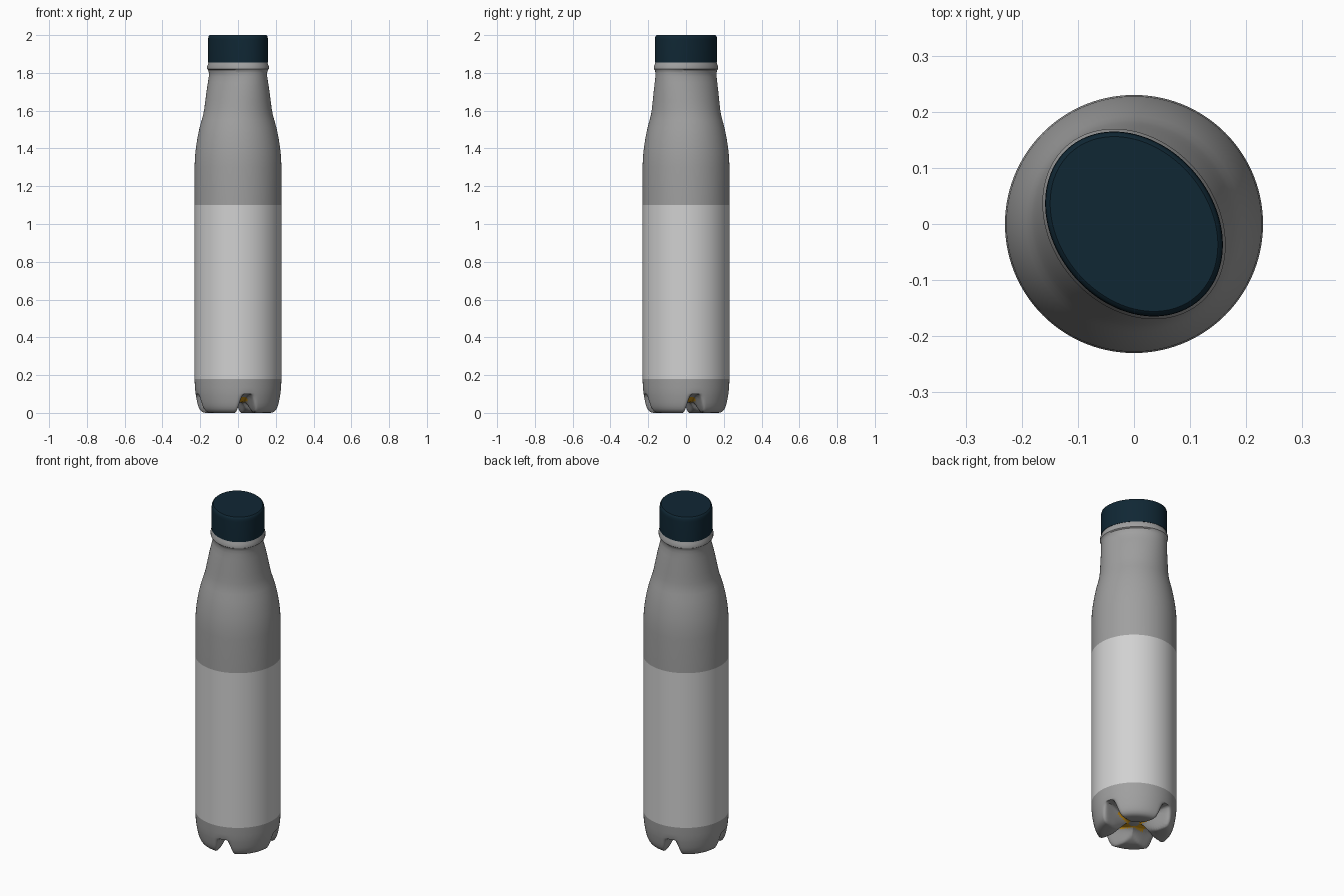
import bpy, bmesh, math

if "Cube" in bpy.data.objects:
    bpy.data.objects.remove(bpy.data.objects["Cube"])

SEGS = 144
TILT = math.radians(130)      # direction of the long axis of the oval neck
GROOVE = math.radians(13)     # direction of the first groove under the base


def material(name, rgb):
    m = bpy.data.materials.new(name)
    m.diffuse_color = (*rgb, 1)
    m.use_nodes = True
    m.node_tree.nodes["Principled BSDF"].inputs["Base Color"].default_value = m.diffuse_color
    return m


grey = material("grey plastic", (0.35, 0.35, 0.35))
pale = material("pale label", (0.64, 0.64, 0.64))
navy = material("dark teal", (0.005, 0.020, 0.034))
amber = material("amber", (0.75, 0.36, 0.01))


def smoothstep(t):
    t = min(1, max(0, t))
    return t * t * (3 - 2 * t)


def slot(x, y):
    """How deep a point lies inside one of four radial grooves, 0 to 1."""
    r = math.hypot(x, y)
    a = math.atan2(y, x) - GROOVE
    a = (a + math.pi / 4) % (math.pi / 2) - math.pi / 4
    return smoothstep((0.056 - abs(r * math.sin(a))) / 0.040)


def loft(name, rings, mats, lift=None, rule=None, angle=35):
    """Skin oval rings (long radius, short radius, z) from bottom to top."""
    bm = bmesh.new()
    loops = []
    for a, b, z in rings:
        loop = []
        for i in range(SEGS):
            t = 2 * math.pi * i / SEGS
            u, v = a * math.cos(t), b * math.sin(t)
            x = u * math.cos(TILT) - v * math.sin(TILT)
            y = u * math.sin(TILT) + v * math.cos(TILT)
            loop.append(bm.verts.new((x, y, lift(x, y, z) if lift else z)))
        loops.append(loop)
    for lo, hi in zip(loops, loops[1:]):
        for i in range(SEGS):
            j = (i + 1) % SEGS
            bm.faces.new((lo[i], lo[j], hi[j], hi[i]))
    bm.faces.new(loops[0][::-1])
    bm.faces.new(loops[-1])
    bmesh.ops.recalc_face_normals(bm, faces=bm.faces)
    if rule:
        for f in bm.faces:
            f.material_index = rule(f.calc_center_median())
    me = bpy.data.meshes.new(name)
    bm.to_mesh(me)
    bm.free()
    for m in mats:
        me.materials.append(m)
    ob = bpy.data.objects.new(name, me)
    bpy.context.collection.objects.link(ob)
    bpy.ops.object.select_all(action='DESELECT')
    ob.select_set(True)
    bpy.context.view_layer.objects.active = ob
    bpy.ops.object.shade_smooth_by_angle(angle=math.radians(angle))
    return ob


def base_lift(x, y, z):
    # press the grooves up into the feet, deepest at the rim
    top = 0.055 + 0.045 * smoothstep(math.hypot(x, y) / 0.2)
    return z + slot(x, y) * max(0, top - z)


def base_colour(c):
    # contents showing through the inner roof of each groove
    r = math.hypot(c.x, c.y)
    return 1 if 0.025 < r < 0.11 and slot(c.x, c.y) > 0.85 and c.z < 0.1 else 0


# Base with four feet: domed underside, rounded rim, low wall
base = [(r, r, 0.05 * (1 - smoothstep(r / 0.14)))
        for r in [0.002] + [0.0145 * k for k in range(1, 13)]]
base += [(r, r, z) for r, z in (
    (0.186, 0.003), (0.197, 0.010), (0.205, 0.022), (0.211, 0.036),
    (0.216, 0.055), (0.220, 0.075), (0.223, 0.092), (0.225, 0.105),
    (0.228, 0.135), (0.230, 0.18))]
loft("bottle_base", base, [grey, amber], base_lift, base_colour, 50)

# Label wrapped around the straight middle
loft("label", [(0.23, 0.23, 0.18), (0.23, 0.23, 1.10)], [pale])

# Shoulder turning from round to an oval neck, with a collar
loft("shoulder_and_neck", [
    (0.230, 0.230, 1.10), (0.230, 0.230, 1.30), (0.2275, 0.2275, 1.36),
    (0.222, 0.222, 1.41), (0.214, 0.214, 1.46), (0.204, 0.203, 1.51),
    (0.194, 0.191, 1.55), (0.188, 0.181, 1.58), (0.185, 0.174, 1.61),
    (0.183, 0.166, 1.65), (0.181, 0.156, 1.70), (0.179, 0.144, 1.75),
    (0.178, 0.136, 1.78), (0.178, 0.135, 1.80), (0.180, 0.140, 1.815),
    (0.184, 0.147, 1.82), (0.184, 0.147, 1.835), (0.179, 0.143, 1.845),
    (0.175, 0.139, 1.86)], [grey])

# Oval screw cap with a softened top edge
loft("cap", [
    (0.179, 0.142, 1.855), (0.179, 0.142, 1.975), (0.178, 0.141, 1.988),
    (0.175, 0.138, 1.996), (0.170, 0.133, 2.0)], [navy])
